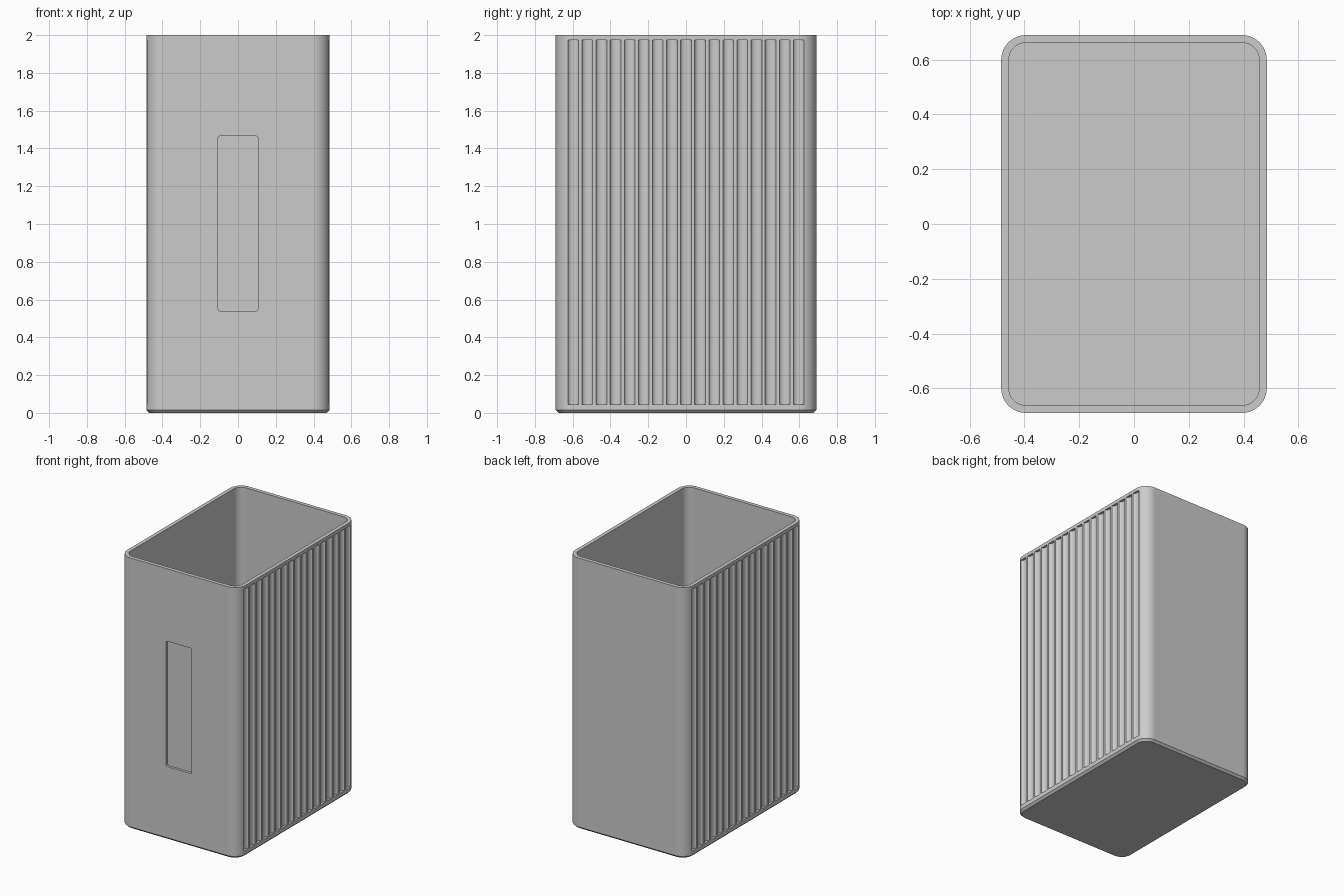
import bpy, bmesh
from math import sin, cos, pi

default = bpy.data.objects.get("Cube")
if default:
    bpy.data.objects.remove(default, do_unlink=True)

HX, HY, HEIGHT = 0.485, 0.69, 2.0
RADIUS, WALL, CHAMFER = 0.09, 0.028, 0.015
GROOVES, PITCH, GROOVE_HALF, GROOVE_DEPTH = 17, 0.0746, 0.0285, 0.018

grey = bpy.data.materials.new("plain_grey")
grey.use_nodes = True
colour = (0.6, 0.6, 0.6, 1)
grey.diffuse_color = colour
grey.node_tree.nodes["Principled BSDF"].inputs["Base Color"].default_value = colour


def rounded_rect(hx, hy, r, steps=10):
    """Counter-clockwise outline of a rectangle with round corners."""
    points = []
    for i, (sx, sy) in enumerate([(1, 1), (-1, 1), (-1, -1), (1, -1)]):
        for k in range(steps + 1):
            a = (i + k / steps) * pi / 2
            points.append((sx * (hx - r) + r * cos(a), sy * (hy - r) + r * sin(a)))
    return points


def loft(bm, rings):
    """Skin closed rings of 3D points and cap both ends."""
    loops = [[bm.verts.new(p) for p in ring] for ring in rings]
    n = len(loops[0])
    for a, b in zip(loops, loops[1:]):
        for i in range(n):
            j = (i + 1) % n
            bm.faces.new((a[i], a[j], b[j], b[i]))
    bm.faces.new(loops[0][::-1])
    bm.faces.new(loops[-1])


def make_object(name, bm):
    bmesh.ops.recalc_face_normals(bm, faces=bm.faces)
    mesh = bpy.data.meshes.new(name)
    bm.to_mesh(mesh)
    bm.free()
    mesh.materials.append(grey)
    obj = bpy.data.objects.new(name, mesh)
    bpy.context.collection.objects.link(obj)
    return obj


# Open container: chamfered foot, outer wall, rim, inner wall and floor
bm = bmesh.new()
rings = []
for inset, z in [(CHAMFER, 0), (0, CHAMFER), (0, HEIGHT), (WALL, HEIGHT), (WALL, WALL + 0.005)]:
    outline = rounded_rect(HX - inset, HY - inset, RADIUS - inset)
    rings.append([(x, y, z) for x, y in outline])
loft(bm, rings)
body = make_object("container_body", bm)

# Cutter for the upright rounded grooves on both long sides
bm = bmesh.new()
for side in (-1, 1):
    for g in range(GROOVES):
        y0 = (g - (GROOVES - 1) / 2) * PITCH
        profile = [(HX + 0.02, y0 - GROOVE_HALF), (HX + 0.02, y0 + GROOVE_HALF)]
        for k in range(13):
            a = pi * k / 12
            profile.append((HX - GROOVE_DEPTH * sin(a), y0 + GROOVE_HALF * cos(a)))
        loft(bm, [[(side * x, y, z) for x, y in profile] for z in (0.045, 1.975)])

# Shallow upright pocket in the front
pocket = rounded_rect(0.105, 0.4625, 0.01, 4)
loft(bm, [[(x, y, z + 1.0025) for x, z in pocket] for y in (-HY - 0.02, -HY + 0.018)])
cutter = make_object("groove_cutter", bm)
cutter.hide_render = True

cut = body.modifiers.new("grooves", "BOOLEAN")
cut.operation = "DIFFERENCE"
cut.solver = "EXACT"
cut.object = cutter

bpy.ops.object.select_all(action="DESELECT")
body.select_set(True)
bpy.context.view_layer.objects.active = body
bpy.ops.object.modifier_apply(modifier=cut.name)
bpy.data.objects.remove(cutter, do_unlink=True)

# Smooth rounded corners with crisp edges
bpy.ops.object.shade_smooth_by_angle(angle=pi / 6)
weighted = body.modifiers.new("even_shading", "WEIGHTED_NORMAL")
weighted.keep_sharp = True
